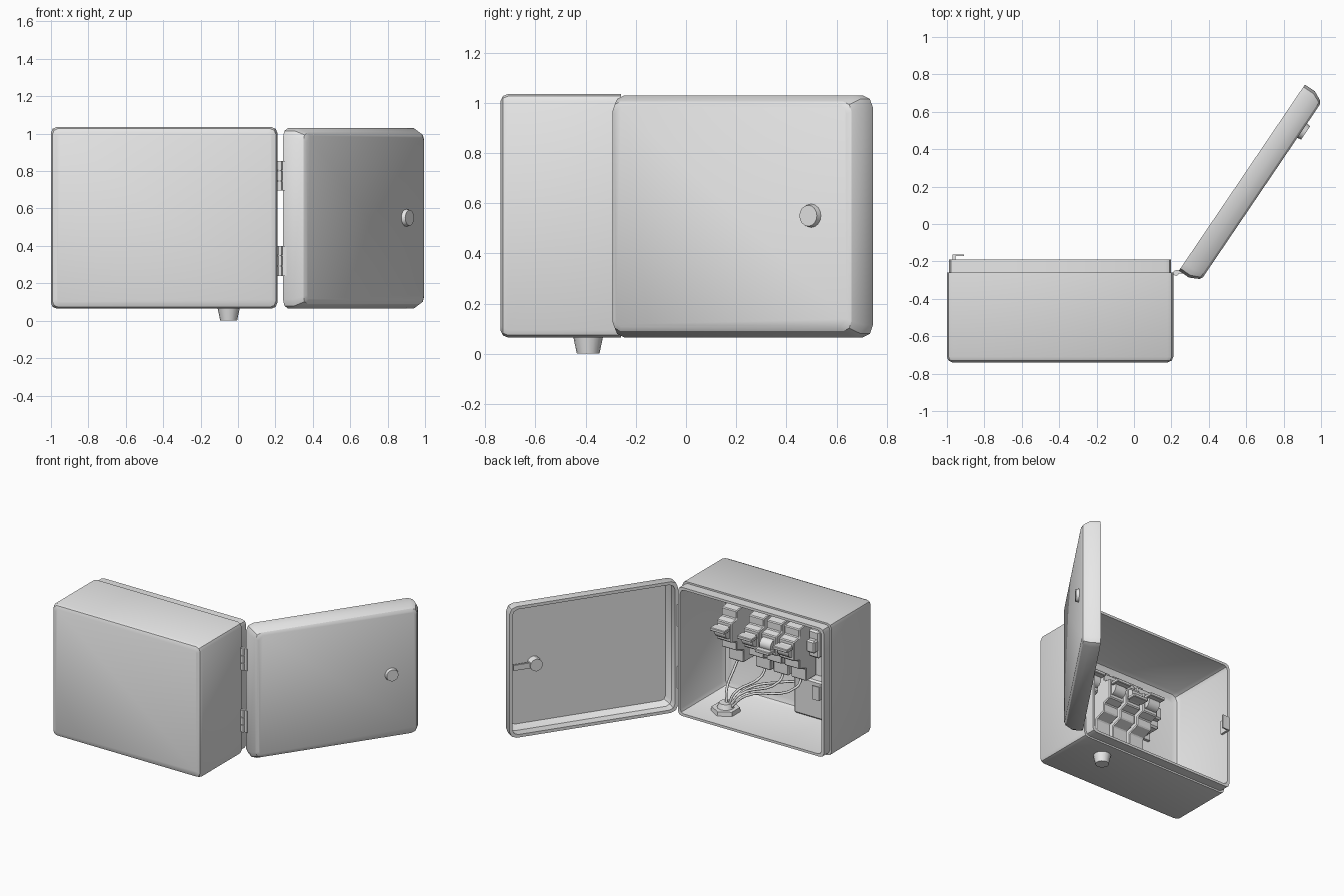
import bpy, bmesh, math
from mathutils import Vector, Matrix

cube = bpy.data.objects.get("Cube")
if cube:
    bpy.data.objects.remove(cube, do_unlink=True)

grey = bpy.data.materials.new("light_grey")
grey.use_nodes = True
COLOUR = (0.8, 0.8, 0.8, 1)
grey.diffuse_color = COLOUR
grey.node_tree.nodes["Principled BSDF"].inputs["Base Color"].default_value = COLOUR


def finish(name, bm, matrix=None, angle=30):
    bmesh.ops.recalc_face_normals(bm, faces=bm.faces)
    mesh = bpy.data.meshes.new(name)
    bm.to_mesh(mesh)
    bm.free()
    mesh.materials.append(grey)
    obj = bpy.data.objects.new(name, mesh)
    bpy.context.collection.objects.link(obj)
    if matrix:
        obj.matrix_world = matrix
    bpy.ops.object.select_all(action="DESELECT")
    obj.select_set(True)
    bpy.context.view_layer.objects.active = obj
    bpy.ops.object.shade_smooth_by_angle(angle=math.radians(angle))
    return obj


def rounded_loop(x0, x1, z0, z1, r, y, segs=2):
    """Rounded rectangle in the XZ plane."""
    pts = []
    corners = [(x1 - r, z1 - r), (x0 + r, z1 - r), (x0 + r, z0 + r), (x1 - r, z0 + r)]
    for i, (cx, cz) in enumerate(corners):
        for k in range(segs + 1):
            a = math.pi / 2 * (i + k / segs)
            pts.append(Vector((cx + r * math.cos(a), y, cz + r * math.sin(a))))
    return pts


def shell(name, x0, x1, z0, z1, rings, matrix=None):
    """Hollow tray lofted through rings of (inset, depth, corner radius)."""
    bm = bmesh.new()
    loops = [[bm.verts.new(p) for p in
              rounded_loop(x0 + i, x1 - i, z0 + i, z1 - i, r, y)] for i, y, r in rings]
    for a, b in zip(loops, loops[1:]):
        for k in range(len(a)):
            j = (k + 1) % len(a)
            bm.faces.new((a[k], a[j], b[j], b[k]))
    bm.faces.new(loops[0])
    bm.faces.new(loops[-1])
    return finish(name, bm, matrix)


def box(name, x, y, z, bevel=0.0, matrix=None):
    """Box between (min, max) pairs."""
    bm = bmesh.new()
    bmesh.ops.create_cube(bm, size=1)
    for v in bm.verts:
        v.co = [(lo + hi) / 2 + c * (hi - lo) for c, (lo, hi) in zip(v.co, (x, y, z))]
    if bevel:
        bmesh.ops.bevel(bm, geom=bm.edges[:], offset=bevel, segments=1, affect="EDGES")
    return finish(name, bm, matrix)


def cone(name, start, end, r1, r2, sides=16, matrix=None):
    bm = bmesh.new()
    a, b = Vector(start), Vector(end)
    turn = (b - a).to_track_quat("Z", "Y").to_matrix().to_4x4()
    bmesh.ops.create_cone(bm, cap_ends=True, segments=sides, radius1=r1, radius2=r2,
                          depth=(b - a).length, matrix=Matrix.Translation((a + b) / 2) @ turn)
    return finish(name, bm, matrix)


def prism(name, profile, x0, x1, bevel=0.006):
    """Side profile of (y, z) points extruded along X."""
    bm = bmesh.new()
    face = bm.faces.new([bm.verts.new((x0, y, z)) for y, z in profile])
    out = bmesh.ops.extrude_face_region(bm, geom=[face])
    for v in out["geom"]:
        if isinstance(v, bmesh.types.BMVert):
            v.co.x = x1
    bmesh.ops.bevel(bm, geom=bm.edges[:], offset=bevel, segments=1, affect="EDGES")
    return finish(name, bm)


def wire(name, points, radius=0.009):
    curve = bpy.data.curves.new(name, "CURVE")
    curve.dimensions = "3D"
    curve.bevel_depth, curve.bevel_resolution, curve.resolution_u = radius, 1, 6
    spline = curve.splines.new("BEZIER")
    spline.bezier_points.add(len(points) - 1)
    for bp, p in zip(spline.bezier_points, points):
        bp.co = p
        bp.handle_left_type = bp.handle_right_type = "AUTO"
    curve.materials.append(grey)
    bpy.context.collection.objects.link(bpy.data.objects.new(name, curve))


# Enclosure: front plate, walls, stepped lip and rounded interior
shell("enclosure", -1.0, 0.21, 0.065, 1.035, [
    (0.03, -0.74, 0.02), (0.008, -0.73, 0.03), (0, -0.71, 0.03), (0, -0.26, 0.03),
    (0.012, -0.26, 0.03), (0.012, -0.19, 0.03), (0.03, -0.19, 0.03),
    (0.03, -0.67, 0.04), (0.042, -0.698, 0.04), (0.07, -0.71, 0.03)])

# Open door, modelled flat and swung on the hinge
swing = Matrix.Translation((0.24, -0.25, 0)) @ Matrix.Rotation(math.radians(55.9), 4, "Z")
shell("door", 0, 1.202, 0.065, 1.03, [
    (0.043, -0.126, 0.03), (0.025, -0.115, 0.04), (0, -0.065, 0.05), (0, 0, 0.05),
    (0.022, 0, 0.04), (0.022, -0.065, 0.04), (0.05, -0.106, 0.03)], swing)

# Door latch: outer knob, inner hub and locking bar
cone("latch_knob", (0.99, -0.12, 0.55), (0.99, -0.148, 0.55), 0.048, 0.042, 16, swing)
cone("latch_hub", (0.99, -0.11, 0.55), (0.99, -0.05, 0.55), 0.045, 0.045, 12, swing)
box("latch_bar", (0.99, 1.15), (-0.075, -0.06), (0.53, 0.57), 0, swing)

# Catch bracket on the wall opposite the hinges
box("catch_plate", (-0.97, -0.955), (-0.24, -0.165), (0.50, 0.60))
box("catch_hook", (-0.97, -0.91), (-0.172, -0.162), (0.50, 0.60))

# Hinges: three knuckles and two leaves each
for low, tag in ((0.24, "lower"), (0.695, "upper")):
    for k in range(3):
        z = low + k * 0.055
        cone(f"{tag}_hinge_knuckle_{k + 1}", (0.225, -0.262, z), (0.225, -0.262, z + 0.05),
             0.015, 0.015, 12)
    cone(f"{tag}_hinge_pin", (0.225, -0.262, low), (0.225, -0.262, low + 0.16), 0.008, 0.008, 8)
    box(f"{tag}_hinge_leaf_body", (0.195, 0.225), (-0.268, -0.258), (low, low + 0.16))
    box(f"{tag}_hinge_leaf_door", (0.225, 0.26), (-0.265, -0.245), (low, low + 0.16))

# Cable gland through the floor
GX, GY = -0.05, -0.39
cone("gland_outer", (GX, GY, 0), (GX, GY, 0.08), 0.045, 0.062, 16)
cone("gland_nut", (GX, GY, 0.09), (GX, GY, 0.125), 0.1, 0.095, 6)
cone("gland_collar", (GX, GY, 0.12), (GX, GY, 0.16), 0.06, 0.045, 12)

# Mounting rail and breakers with rocker toggles
box("mounting_rail", (-0.72, 0.1), (-0.715, -0.69), (0.56, 0.68))
BODY = [(-0.7, 0.38), (-0.58, 0.38), (-0.58, 0.47), (-0.5, 0.5), (-0.5, 0.56), (-0.44, 0.58),
        (-0.44, 0.72), (-0.5, 0.73), (-0.5, 0.79), (-0.58, 0.8), (-0.58, 0.86), (-0.7, 0.86)]
for n, (x, up) in enumerate([(0.0, 1), (-0.22, 1), (-0.365, -1), (-0.51, 1)], 1):
    prism(f"breaker_{n}", BODY, x - 0.062, x + 0.062)
    cone(f"breaker_rocker_{n}", (x - 0.045, -0.44, 0.65), (x + 0.045, -0.44, 0.65), 0.045, 0.045)
    z = 0.65 + 0.03 * up
    box(f"breaker_toggle_{n}", (x - 0.06, x + 0.06), (-0.43, -0.36), (z - 0.012, z + 0.012), 0.004)
    # Supply wire from the gland to the breaker foot
    wire(f"wire_{n}", [(GX - 0.01 * n, GY, 0.13), (GX + (x - GX) * 0.3, GY - 0.03, 0.23),
                       (x, -0.56, 0.33), (x, -0.62, 0.4)])

# Terminal block and low junction box beside the breakers
box("terminal_block", (-0.69, -0.6), (-0.71, -0.56), (0.58, 0.78), 0.012)
box("terminal_cap", (-0.68, -0.61), (-0.57, -0.52), (0.63, 0.72), 0.01)
box("junction_box", (-0.72, -0.44), (-0.715, -0.62), (0.1, 0.38), 0.012)
wire("junction_wire", [(GX - 0.02, GY, 0.13), (-0.18, -0.45, 0.27), (-0.36, -0.6, 0.31),
                       (-0.46, -0.66, 0.32)])

# Mounting screws on the front plate interior
for x in (-0.11, -0.75):
    cone("plate_screw", (x, -0.715, 0.8), (x, -0.69, 0.8), 0.022, 0.018, 12)
